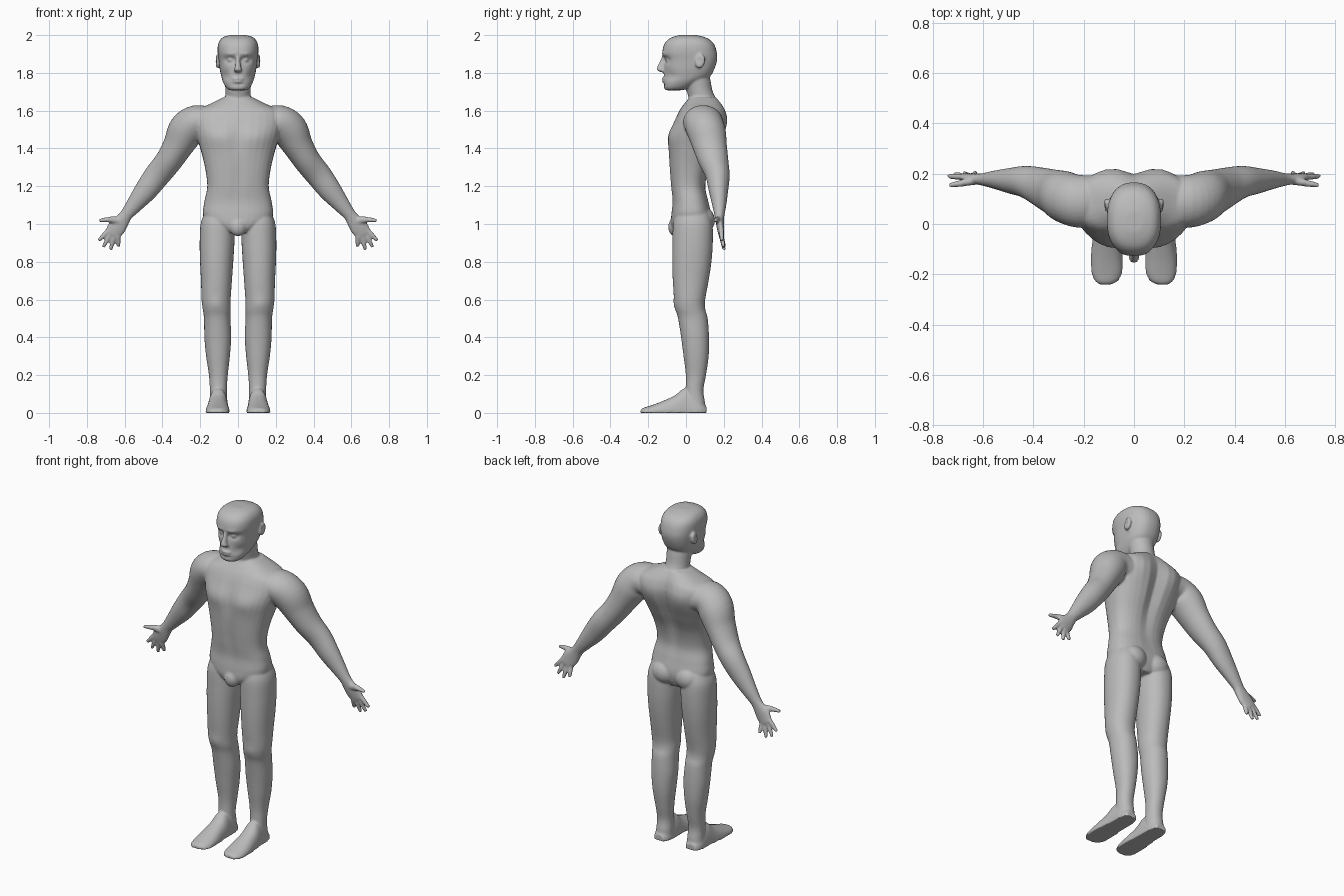
import bpy, bmesh, math
from mathutils import Vector, Matrix

X, Y, Z = Vector((1, 0, 0)), Vector((0, 1, 0)), Vector((0, 0, 1))
bm = bmesh.new()
SEGS, STEPS = 32, 5


def spline(rows):
    """Smoothly interpolate rows of section parameters."""
    out = []
    for i in range(len(rows) - 1):
        p0, p1 = rows[max(i - 1, 0)], rows[i]
        p2, p3 = rows[i + 1], rows[min(i + 2, len(rows) - 1)]
        for k in range(STEPS):
            t = k / STEPS
            out.append([0.5 * (2 * b + (c - a) * t + (2 * a - 5 * b + 4 * c - d) * t * t
                               + (3 * b - a - 3 * c + d) * t ** 3)
                        for a, b, c, d in zip(p0, p1, p2, p3)])
    out.append(list(rows[-1]))
    return out


def loft(rows, side=1, mode="level", power=2.0, floor=False):
    """Skin through sections (x, y, z, radius_a, radius_b)."""
    rows = spline(rows)
    rings = []
    for i, (x, y, z, ra, rb) in enumerate(rows):
        a, b = X, Y
        if mode == "limb":
            ahead = Vector(rows[min(i + 1, len(rows) - 1)][:3])
            a = (ahead - Vector(rows[max(i - 1, 0)][:3])).cross(Y).normalized()
        elif mode == "foot":
            b = Z
        ring = []
        for k in range(SEGS):
            t = math.tau * k / SEGS
            c, s = math.cos(t), math.sin(t)
            p = Vector((x, y, z))
            p += a * ra * math.copysign(abs(c) ** (2 / power), c)
            p += b * rb * math.copysign(abs(s) ** (2 / power), s)
            if floor:
                p.z = max(p.z, 0)
            p.x *= side
            ring.append(bm.verts.new(p))
        rings.append(ring)
    for r, q in zip(rings, rings[1:]):
        for k in range(SEGS):
            n = (k + 1) % SEGS
            bm.faces.new((r[k], r[n], q[n], q[k]))
    bm.faces.new(rings[0][::-1])
    bm.faces.new(rings[-1])
    return [v for r in rings for v in r]


def column(rows, **kw):
    """Level sections given as (z, x centre, half width, front y, back y)."""
    return loft([(x, (f + b) / 2, z, w, (b - f) / 2) for z, x, w, f, b in rows], **kw)


def blob(centre, radii, tilt=0.0):
    m = Matrix.Translation(centre) @ Matrix.Rotation(tilt, 4, 'X') @ Matrix.Diagonal((*radii, 1))
    return bmesh.ops.create_uvsphere(bm, u_segments=24, v_segments=14, radius=1, matrix=m)["verts"]


def push(verts, centre, reach, move):
    """Sculpt with a soft falloff."""
    for v in verts:
        d = sum(((v.co[i] - centre[i]) / reach[i]) ** 2 for i in range(3))
        v.co += Vector(move) * math.exp(-d)


# torso
torso = column([
    (0.955, 0, 0.06, -0.07, 0.11), (1.0, 0, 0.15, -0.08, 0.13),
    (1.05, 0, 0.185, -0.078, 0.135), (1.12, 0, 0.178, -0.072, 0.12),
    (1.2, 0, 0.163, -0.08, 0.105), (1.3, 0, 0.175, -0.088, 0.125),
    (1.4, 0, 0.2, -0.092, 0.17), (1.48, 0, 0.225, -0.085, 0.2),
    (1.55, 0, 0.24, -0.06, 0.212), (1.6, 0, 0.225, -0.035, 0.205),
    (1.635, 0, 0.15, -0.01, 0.19), (1.67, 0, 0.08, 0.02, 0.165)], power=2.5)
push(torso, (0, 0.18, 1.42), (0.035, 0.12, 0.22), (0, -0.025, 0))   # spine
push(torso, (0, -0.09, 1.47), (0.018, 0.06, 0.1), (0, 0.010, 0))    # breastbone
push(torso, (0, -0.09, 1.24), (0.02, 0.06, 0.12), (0, 0.006, 0))    # belly line
for s in (1, -1):
    push(torso, (s * 0.1, -0.08, 1.46), (0.08, 0.08, 0.055), (0, -0.012, 0))  # chest
    push(torso, (s * 0.11, 0.2, 1.54), (0.07, 0.08, 0.08), (0, 0.014, 0))     # shoulder blade
    blob((s * 0.078, 0.085, 1.02), (0.078, 0.068, 0.072))                     # buttock
blob((0, -0.058, 0.985), (0.045, 0.036, 0.05))                                # groin

# neck
column([(1.59, 0, 0.095, -0.025, 0.18), (1.65, 0, 0.07, 0.012, 0.165),
        (1.7, 0, 0.067, 0.005, 0.142), (1.76, 0, 0.07, -0.01, 0.13),
        (1.8, 0, 0.07, -0.01, 0.12)])

# head
head = column([
    (1.708, 0, 0.045, -0.108, -0.02), (1.722, 0, 0.063, -0.117, 0.02),
    (1.75, 0, 0.079, -0.119, 0.07), (1.78, 0, 0.088, -0.117, 0.125),
    (1.82, 0, 0.097, -0.115, 0.15), (1.87, 0, 0.103, -0.117, 0.165),
    (1.91, 0, 0.108, -0.125, 0.163), (1.95, 0, 0.106, -0.116, 0.15),
    (1.977, 0, 0.093, -0.095, 0.125), (1.992, 0, 0.072, -0.065, 0.09),
    (2.001, 0, 0.035, -0.03, 0.05)], power=2.4)
for s in (1, -1):
    push(head, (s * 0.044, -0.11, 1.868), (0.026, 0.05, 0.016), (0, 0.02, 0))   # eye socket
    push(head, (s * 0.042, -0.12, 1.898), (0.03, 0.04, 0.01), (0, -0.007, 0))   # brow
    push(head, (s * 0.07, -0.09, 1.785), (0.025, 0.06, 0.025), (0, 0.012, 0))   # cheek hollow
    blob((s * 0.04, -0.096, 1.868), (0.015, 0.013, 0.012))                      # eye
    ear = blob((s * 0.108, 0.075, 1.862), (0.015, 0.026, 0.038), -0.2)
    push(ear, (s * 0.123, 0.07, 1.866), (0.02, 0.013, 0.02), (-s * 0.012, 0, 0))
push(head, (0, -0.12, 1.738), (0.04, 0.04, 0.006), (0, 0.007, 0))               # chin crease
# nose
loft([(0, -0.112, 1.892, 0.011, 0.014), (0, -0.122, 1.86, 0.012, 0.017),
      (0, -0.131, 1.832, 0.016, 0.021), (0, -0.132, 1.815, 0.022, 0.022),
      (0, -0.12, 1.804, 0.016, 0.014)])
# lips
blob((0, -0.115, 1.769), (0.032, 0.013, 0.007))
blob((0, -0.114, 1.753), (0.028, 0.013, 0.007))

for s in (1, -1):
    # arm and palm
    loft([(0.13, 0.095, 1.53, 0.08, 0.1), (0.215, 0.09, 1.54, 0.09, 0.105),
          (0.272, 0.105, 1.495, 0.098, 0.105), (0.32, 0.125, 1.41, 0.08, 0.092),
          (0.37, 0.145, 1.33, 0.071, 0.08), (0.43, 0.167, 1.255, 0.068, 0.064),
          (0.49, 0.172, 1.175, 0.06, 0.051), (0.55, 0.176, 1.1, 0.044, 0.037),
          (0.59, 0.177, 1.05, 0.034, 0.027), (0.61, 0.178, 1.022, 0.038, 0.023),
          (0.64, 0.182, 0.983, 0.048, 0.019), (0.668, 0.188, 0.944, 0.042, 0.015)],
         side=s, mode="limb")
    # fingers: base x, base z, tip x, tip z, tip y
    for bx, bz, tx, tz, ty in ((0.686, 0.966, 0.738, 0.912, 0.19),
                               (0.672, 0.953, 0.713, 0.878, 0.198),
                               (0.655, 0.938, 0.675, 0.863, 0.202),
                               (0.636, 0.93, 0.632, 0.878, 0.204)):
        loft([(bx, 0.187, bz, 0.014, 0.013),
              ((bx + tx) / 2, (0.187 + ty) / 2, (bz + tz) / 2, 0.0125, 0.012),
              (tx, ty, tz, 0.009, 0.009)], side=s, mode="limb")
    # thumb
    loft([(0.615, 0.176, 1.012, 0.022, 0.018), (0.66, 0.168, 1.022, 0.018, 0.016),
          (0.7, 0.16, 1.022, 0.013, 0.013), (0.736, 0.154, 1.018, 0.009, 0.009)],
         side=s, mode="limb")
    # leg
    leg = column([
        (1.06, 0.108, 0.068, -0.05, 0.12), (1.0, 0.109, 0.089, -0.068, 0.14),
        (0.9, 0.111, 0.092, -0.072, 0.142), (0.8, 0.113, 0.088, -0.073, 0.135),
        (0.7, 0.114, 0.082, -0.07, 0.12), (0.6, 0.116, 0.077, -0.062, 0.102),
        (0.55, 0.113, 0.074, -0.055, 0.102), (0.5, 0.11, 0.07, -0.042, 0.115),
        (0.4, 0.107, 0.071, -0.026, 0.122), (0.3, 0.106, 0.063, -0.013, 0.12),
        (0.2, 0.104, 0.05, -0.001, 0.106), (0.12, 0.104, 0.045, -0.002, 0.092),
        (0.06, 0.103, 0.047, -0.005, 0.1), (0.012, 0.105, 0.05, 0, 0.104)],
        side=s, power=2.15)
    push(leg, (s * 0.115, -0.06, 0.575), (0.04, 0.05, 0.035), (0, -0.006, 0))   # kneecap
    # foot
    loft([(0.105, 0.108, 0, 0.032, 0.035), (0.105, 0.07, 0, 0.05, 0.07),
          (0.105, 0.0, 0, 0.053, 0.13), (0.107, -0.06, 0, 0.058, 0.092),
          (0.108, -0.13, 0, 0.064, 0.06), (0.108, -0.19, 0, 0.062, 0.038),
          (0.11, -0.225, 0, 0.048, 0.027), (0.113, -0.24, 0, 0.028, 0.018)],
         side=s, mode="foot", power=2.3, floor=True)

# fuse all parts into one smooth skin
bmesh.ops.recalc_face_normals(bm, faces=bm.faces)
mesh = bpy.data.meshes.new("body")
bm.to_mesh(mesh)
bm.free()
body = bpy.data.objects.new("body", mesh)
bpy.context.collection.objects.link(body)
grey = bpy.data.materials.new("plain grey")
grey.diffuse_color = (0.5, 0.5, 0.5, 1)
mesh.materials.append(grey)
for p in mesh.polygons:
    p.use_smooth = True
fuse = body.modifiers.new("fuse", 'REMESH')
fuse.mode = 'VOXEL'
fuse.voxel_size = 0.006
fuse.use_smooth_shade = True
soften = body.modifiers.new("soften", 'SMOOTH')
soften.factor = 0.5
soften.iterations = 5
